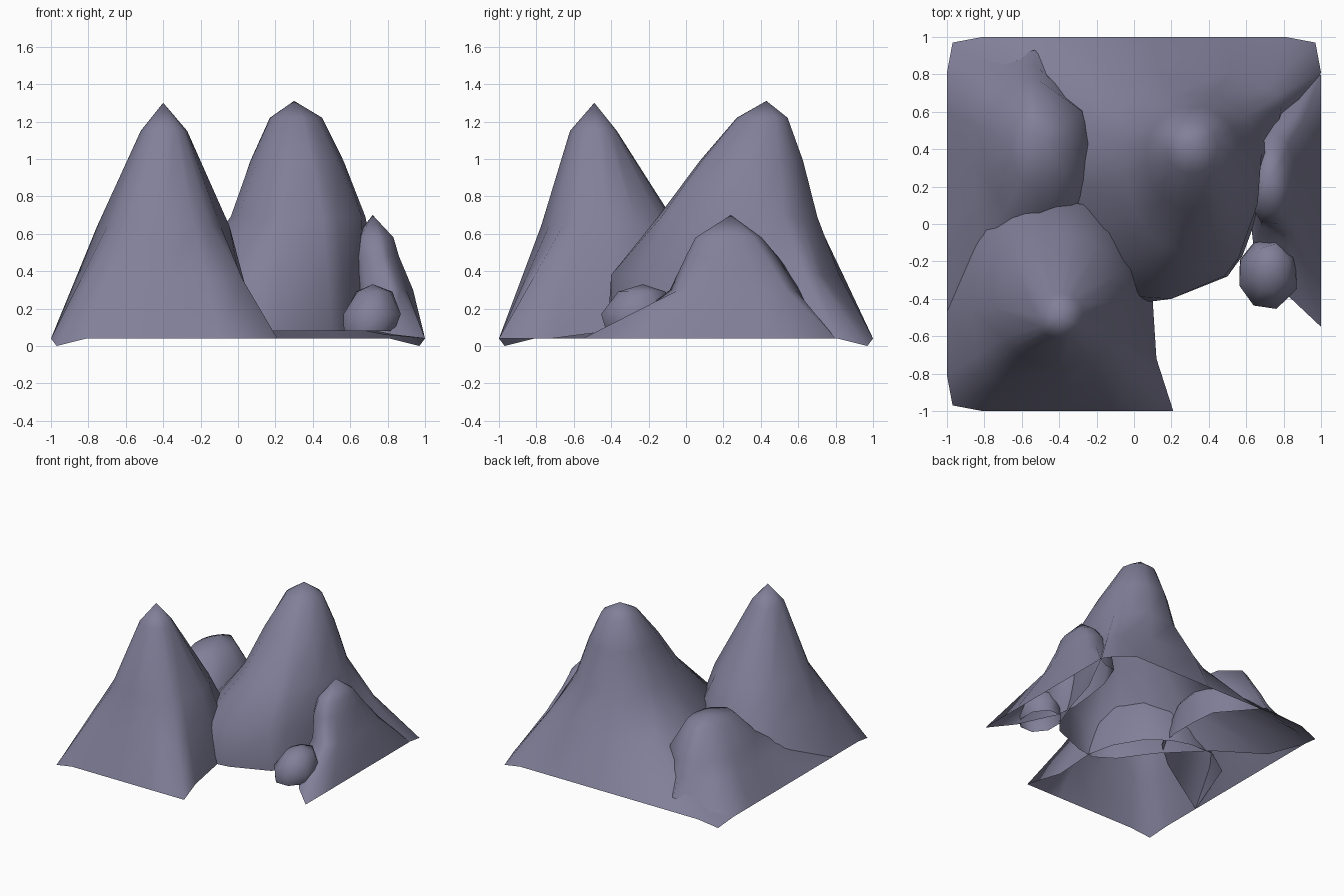
import bpy, bmesh, math

# One stone colour for everything
stone = bpy.data.materials.new("grey_violet_stone")
stone.diffuse_color = (0.22, 0.215, 0.32, 1)


def ellipse(z, cx, cy, rx, ry, foot):
    """Ring point for each foot point, in the same direction from the ring centre."""
    out = []
    for x, y, _ in foot:
        a = math.atan2((y - cy) / ry, (x - cx) / rx)
        out.append((cx + rx * math.cos(a), cy + ry * math.sin(a), z))
    return out


def mountain(name, apex, rings, foot, shoulder=None, bulge=None):
    """Open shell: apex, elliptical rings (z, cx, cy, rx, ry), optional free ring, then the foot outline.
    A bulge ring only pushes out where it lies beyond the straight slope."""
    loops = [ellipse(*r, foot) for r in rings]
    if shoulder:
        loops.append(shoulder)
    if bulge:
        z, cx, cy = bulge[:3]
        ring = []
        for e, p, f in zip(ellipse(*bulge, foot), loops[-1], foot):
            t = (p[2] - z) / (p[2] - f[2])
            s = (p[0] + (f[0] - p[0]) * t, p[1] + (f[1] - p[1]) * t, z)
            ring.append(max(e, s, key=lambda q: math.hypot(q[0] - cx, q[1] - cy)))
        loops.append(ring)
    loops.append(foot)
    bm = bmesh.new()
    loops = [[bm.verts.new(p) for p in loop] for loop in loops]
    top = bm.verts.new(apex)
    n = len(foot)
    for i in range(n):
        j = (i + 1) % n
        bm.faces.new((loops[0][i], loops[0][j], top))
        for up, low in zip(loops, loops[1:]):
            bm.faces.new((low[i], low[j], up[j], up[i]))
    for f in bm.faces:
        f.smooth = True
    me = bpy.data.meshes.new(name)
    bm.to_mesh(me)
    bm.free()
    me.materials.append(stone)
    bpy.context.collection.objects.link(bpy.data.objects.new(name, me))


# Sharp peak at the front left
mountain("front_peak", (-0.40, -0.49, 1.30),
         [(1.15, -0.395, -0.495, 0.125, 0.125),
          (0.64, -0.40, -0.41, 0.355, 0.365)],
         [(-1, -0.81, 0.04), (-0.97, -0.97, 0), (-0.81, -1, 0.04), (-0.40, -1, 0.04),
          (-0.10, -1, 0.04), (0.21, -1, 0.04), (0.12, -0.72, 0.04), (0.10, -0.41, 0.08),
          (0.03, -0.22, 0.1), (-0.10, 0.0, 0.1), (-0.26, 0.12, 0.1), (-0.42, 0.17, 0.1),
          (-0.62, 0.17, 0.1), (-0.85, 0.02, 0.1), (-1, -0.47, 0.04)],
         bulge=(0.36, -0.41, -0.37, 0.44, 0.50))

# Broad rounded peak at the back, with the back skirt
shoulder = [(0.05, -0.39), (0.20, -0.40), (0.48, -0.28), (0.56, -0.18), (0.65, 0.08),
            (0.74, 0.40), (0.79, 0.63), (0.77, 0.69), (0.72, 0.73), (0.52, 0.82),
            (0.12, 0.84), (-0.06, 0.74), (-0.17, 0.62), (-0.20, 0.57), (-0.23, 0.50),
            (-0.27, 0.34), (-0.28, 0.20), (-0.20, -0.05), (-0.10, -0.27)]
mountain("back_peak", (0.30, 0.43, 1.31),
         [(1.22, 0.31, 0.41, 0.14, 0.14),
          (0.99, 0.315, 0.355, 0.25, 0.285),
          (0.69, 0.325, 0.28, 0.365, 0.44)],
         [(0.05, -0.42, 0.08), (0.20, -0.40, 0.08), (0.50, -0.28, 0.08), (0.58, -0.17, 0.08),
          (0.68, 0.10, 0.08), (0.78, 0.40, 0.06), (1, 0.81, 0.04), (0.97, 0.97, 0),
          (0.81, 1, 0.04), (0.50, 1, 0.04), (0.10, 1, 0.04), (-0.35, 1, 0.04),
          (-0.81, 1, 0.04), (-0.97, 0.97, 0), (-1, 0.81, 0.04), (-0.90, 0.50, 0.05),
          (-0.60, 0.20, 0.1), (-0.30, -0.10, 0.1), (-0.12, -0.35, 0.1)],
         shoulder=[(x, y, 0.38) for x, y in shoulder])

# Low peak on the right edge, undercut on its inner side
mountain("right_peak", (0.72, 0.24, 0.70),
         [(0.58, 0.73, 0.225, 0.105, 0.18),
          (0.48, 0.735, 0.24, 0.13, 0.25),
          (0.30, 0.785, 0.27, 0.16, 0.36)],
         [(1, -0.55, 0.04), (1, -0.20, 0.04), (1, 0.10, 0.04), (1, 0.45, 0.04),
          (1, 0.80, 0.04), (0.90, 0.74, 0.05), (0.75, 0.66, 0.1), (0.67, 0.45, 0.1),
          (0.64, 0.25, 0.1), (0.62, 0.05, 0.1), (0.64, -0.13, 0.1), (0.83, -0.39, 0.06)])

# Rounded hill at the back left
mountain("left_hill", (-0.52, 0.48, 0.63),
         [(0.57, -0.51, 0.42, 0.15, 0.23),
          (0.36, -0.51, 0.38, 0.28, 0.40)],
         [(-1, 0.81, 0.04), (-1, 0.60, 0.04), (-1, 0.30, 0.04), (-1, 0, 0.04),
          (-1, -0.47, 0.04), (-0.75, -0.35, 0.1), (-0.50, -0.20, 0.12), (-0.27, 0, 0.12),
          (-0.24, 0.20, 0.12), (-0.24, 0.42, 0.12), (-0.26, 0.62, 0.12),
          (-0.53, 0.93, 0.12), (-0.66, 0.90, 0.07), (-0.85, 0.90, 0.05)],
         bulge=(0.25, -0.51, 0.42, 0.27, 0.42))

# Small boulder in front of the right peak
boulder_foot = [(0.70 + 0.145 * math.cos(math.tau * (k + 0.5) / 8),
                 -0.26 + 0.18 * math.sin(math.tau * (k + 0.5) / 8), 0.08) for k in range(8)]
mountain("boulder", (0.72, -0.23, 0.33),
         [(0.29, 0.73, -0.235, 0.10, 0.13),
          (0.17, 0.72, -0.27, 0.165, 0.19)], boulder_foot)
